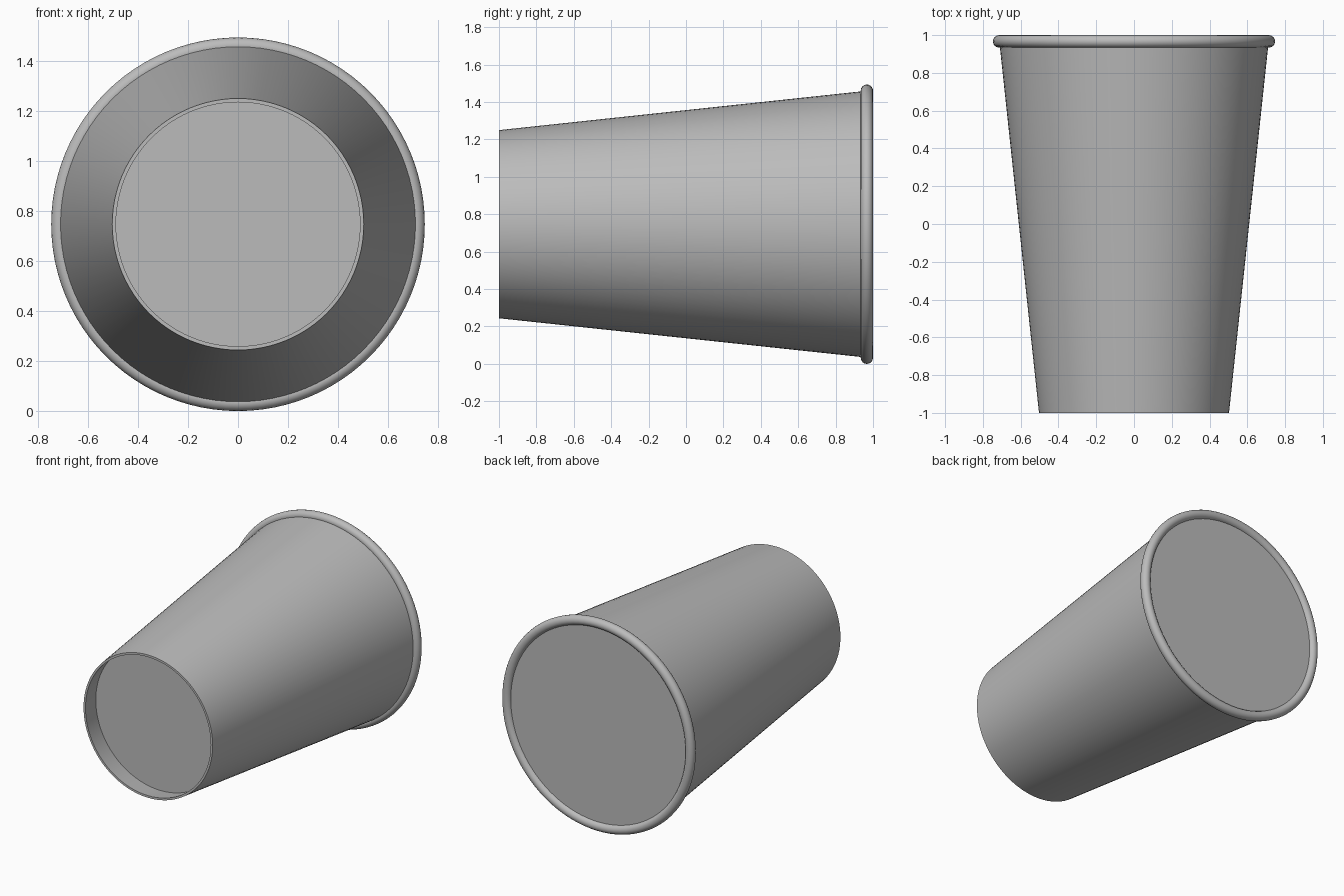
import bpy, bmesh, math
from mathutils import Matrix

cube = bpy.data.objects.get("Cube")
if cube:
    bpy.data.objects.remove(cube, do_unlink=True)

SEGMENTS = 96
CENTRE_Z = 0.747

grey = bpy.data.materials.new("plain grey")
grey.use_nodes = True
colour = (0.5, 0.5, 0.5, 1)
grey.diffuse_color = colour
grey.node_tree.nodes["Principled BSDF"].inputs["Base Color"].default_value = colour


def lathe(name, profile, closed=False):
    """Spin (radius, y) points around the cup's horizontal axis."""
    bm = bmesh.new()
    verts = [bm.verts.new((r, y, 0)) for r, y in profile]
    edges = [bm.edges.new(pair) for pair in zip(verts, verts[1:])]
    if closed:
        edges.append(bm.edges.new((verts[-1], verts[0])))
    bmesh.ops.spin(bm, geom=verts + edges, cent=(0, 0, 0), axis=(0, 1, 0),
                   angle=math.tau, steps=SEGMENTS, use_merge=False)
    bmesh.ops.remove_doubles(bm, verts=bm.verts, dist=0.0001)
    bmesh.ops.recalc_face_normals(bm, faces=bm.faces)
    return finish(name, bm)


def disc(name, radius, y, facing):
    """Flat round plate whose face points along facing * y."""
    bm = bmesh.new()
    bmesh.ops.create_circle(bm, cap_ends=True, segments=SEGMENTS, radius=radius)
    bm.transform(Matrix.Translation((0, y, 0))
                 @ Matrix.Rotation(-facing * math.pi / 2, 4, "X"))
    return finish(name, bm)


def finish(name, bm):
    mesh = bpy.data.meshes.new(name)
    bm.to_mesh(mesh)
    bm.free()
    mesh.materials.append(grey)
    obj = bpy.data.objects.new(name, mesh)
    bpy.context.collection.objects.link(obj)
    obj.location.z = CENTRE_Z
    bpy.ops.object.select_all(action="DESELECT")
    obj.select_set(True)
    bpy.context.view_layer.objects.active = obj
    bpy.ops.object.shade_smooth_by_angle(angle=math.radians(35))
    return obj


# Tapered wall with thickness
lathe("cup_wall", [(0.503, -1), (0.713, 0.965), (0.698, 0.965), (0.488, -1)],
      closed=True)

# Rolled lip around the mouth
RIM_RADIUS, LIP = 0.714, 0.033
lathe("rolled_rim",
      [(RIM_RADIUS + LIP * math.cos(a), 1 - LIP + LIP * math.sin(a))
       for a in (math.tau * i / 16 for i in range(16))], closed=True)

# Recessed base and the flat surface closing the mouth
disc("recessed_base", 0.508, -0.865, -1)
disc("mouth_surface", 0.704, 0.975, 1)
